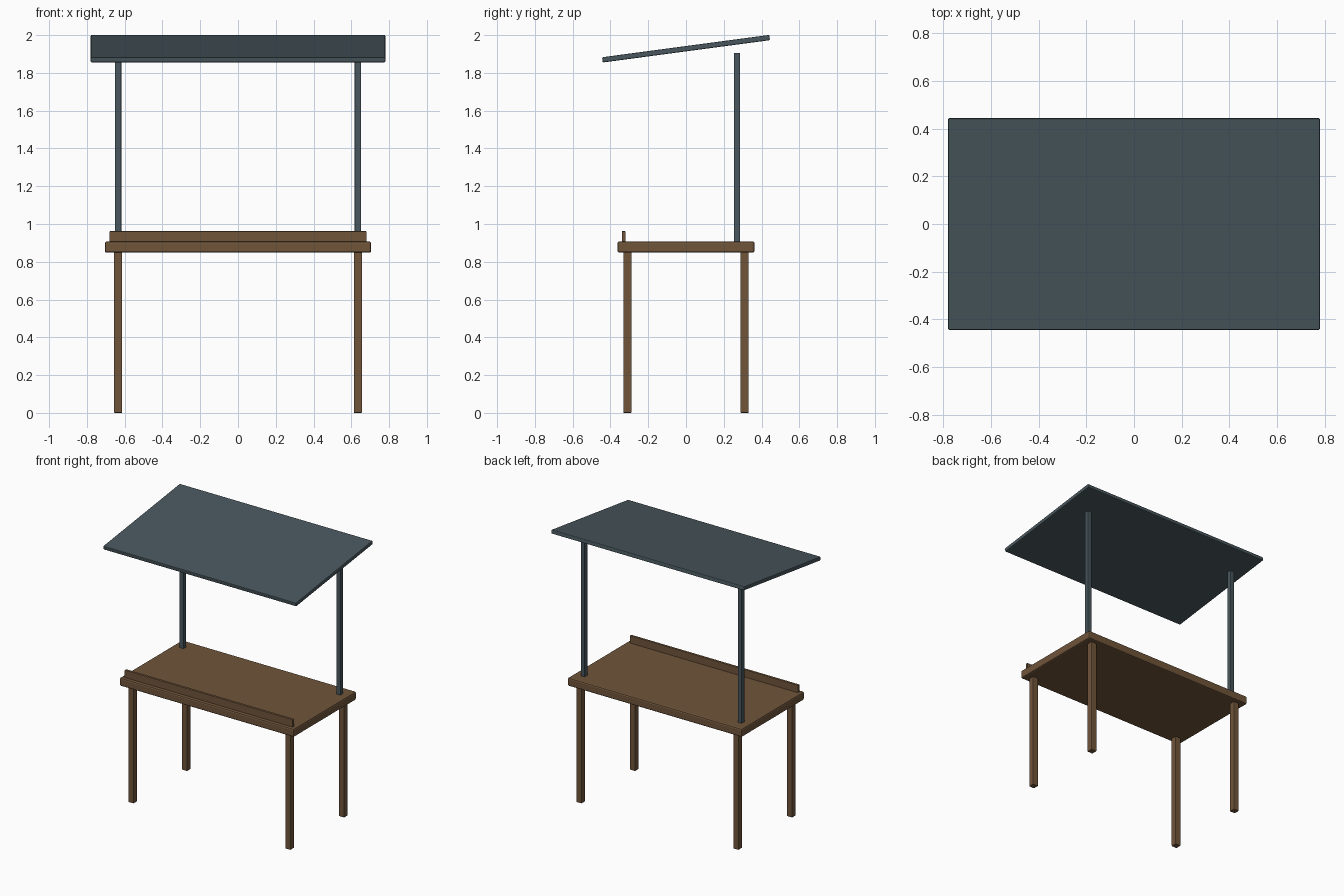
import bpy
from math import radians

cube = bpy.data.objects.get("Cube")
if cube:
    bpy.data.objects.remove(cube, do_unlink=True)


def make_material(name, rgb):
    mat = bpy.data.materials.new(name)
    mat.use_nodes = True
    color = (*rgb, 1)
    mat.diffuse_color = color
    mat.node_tree.nodes["Principled BSDF"].inputs["Base Color"].default_value = color
    return mat


wood = make_material("brown wood", (0.16, 0.09, 0.042))
metal = make_material("slate metal", (0.065, 0.095, 0.11))


def box(name, center, size, mat, bevel=0, tilt=0):
    """Box with optionally bevelled edges, tilted about x."""
    bpy.ops.mesh.primitive_cube_add(size=1, location=center)
    obj = bpy.context.object
    obj.name = name
    obj.scale = size
    bpy.ops.object.transform_apply(location=False, rotation=False, scale=True)
    obj.rotation_euler.x = tilt
    obj.data.materials.append(mat)
    if bevel:
        mod = obj.modifiers.new("Bevel", "BEVEL")
        mod.width = bevel
        mod.segments = 2
    return obj


# Table top and front lip
box("table_top", (0, 0, 0.878), (1.41, 0.725, 0.06), wood, 0.01)
box("front_lip", (0, -0.33, 0.933), (1.36, 0.018, 0.058), wood, 0.002)

# Legs and rear posts
for side, x in (("left", 0.635), ("right", -0.635)):
    for end, y in (("front", -0.31), ("back", 0.31)):
        box(f"{end}_{side}_leg", (x, y, 0.426), (0.044, 0.044, 0.852), wood, 0.004)
    box(f"{side}_roof_post", (x, 0.27, 1.406), (0.034, 0.034, 1.0), metal, 0.004)

# Sloping roof panel
box("roof_panel", (0, 0, 1.928), (1.56, 0.893, 0.028), metal, 0.005, radians(7.6))
